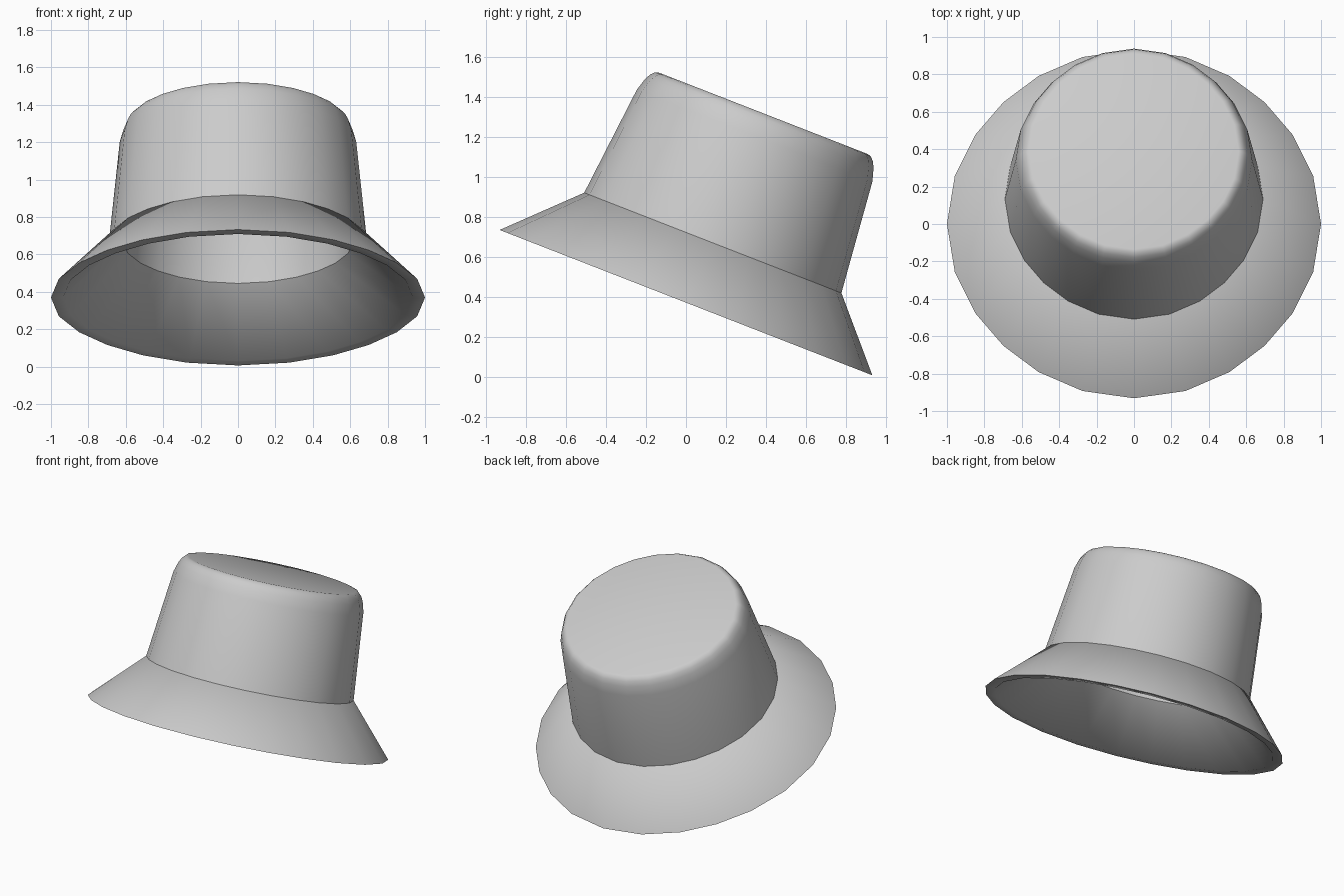
import bpy
import bmesh
from math import sin, cos, pi, radians

if "Cube" in bpy.data.objects:
    bpy.data.objects.remove(bpy.data.objects["Cube"])

SIDES = 24
TILT = radians(-21.3)
RIM_HEIGHT = 0.37
WAIST = 0.327

# Plain grey felt
felt = bpy.data.materials.new("grey_felt")
felt.use_nodes = True
grey = (0.6, 0.6, 0.6, 1.0)
felt.diffuse_color = grey
felt.node_tree.nodes["Principled BSDF"].inputs["Base Color"].default_value = grey


def ring(bm, radius, height):
    """A slightly squared circle, set back a little up to the waist."""
    verts = []
    set_back = 0.05 * min(height, WAIST)
    for i in range(SIDES):
        a = 2 * pi * i / SIDES
        r = radius * (1 - 0.012 * sin(2 * a) ** 2)
        a += radians(1.2) * sin(4 * a)
        verts.append(bm.verts.new((r * cos(a), r * sin(a) + set_back, height)))
    return verts


def lathe(name, profile, closed):
    """Spin a (radius, height) profile; closed joins its ends, else they are capped."""
    bm = bmesh.new()
    rings = [ring(bm, r, h) for r, h in profile]
    pairs = list(zip(rings, rings[1:]))
    if closed:
        pairs.append((rings[-1], rings[0]))
    else:
        bm.faces.new(rings[0])
        bm.faces.new(rings[-1])
    for low, high in pairs:
        for i in range(SIDES):
            j = (i + 1) % SIDES
            bm.faces.new((low[i], low[j], high[j], high[i]))
    bmesh.ops.recalc_face_normals(bm, faces=bm.faces)
    mesh = bpy.data.meshes.new(name)
    bm.to_mesh(mesh)
    bm.free()
    mesh.materials.append(felt)
    obj = bpy.data.objects.new(name, mesh)
    bpy.context.collection.objects.link(obj)
    obj.rotation_euler.x = TILT
    obj.location.z = RIM_HEIGHT
    bpy.ops.object.select_all(action="DESELECT")
    obj.select_set(True)
    bpy.context.view_layer.objects.active = obj
    bpy.ops.object.shade_smooth_by_angle(angle=radians(60))


# Hollow crown: rounded top, outer wall, lower edge, inner wall
lathe("crown", [
    (0.56, 1.022), (0.578, 1.017), (0.597, 0.998), (0.613, 0.967), (0.632, 0.902),
    (0.69, WAIST), (0.615, WAIST),
    (0.565, 0.89), (0.545, 0.94), (0.515, 0.965),
], closed=False)

# Flared brim with a thick rim, meeting the crown at the waist
lathe("brim", [
    (0.69, WAIST), (1.0, 0.0), (0.935, 0.0), (0.615, WAIST),
], closed=True)
